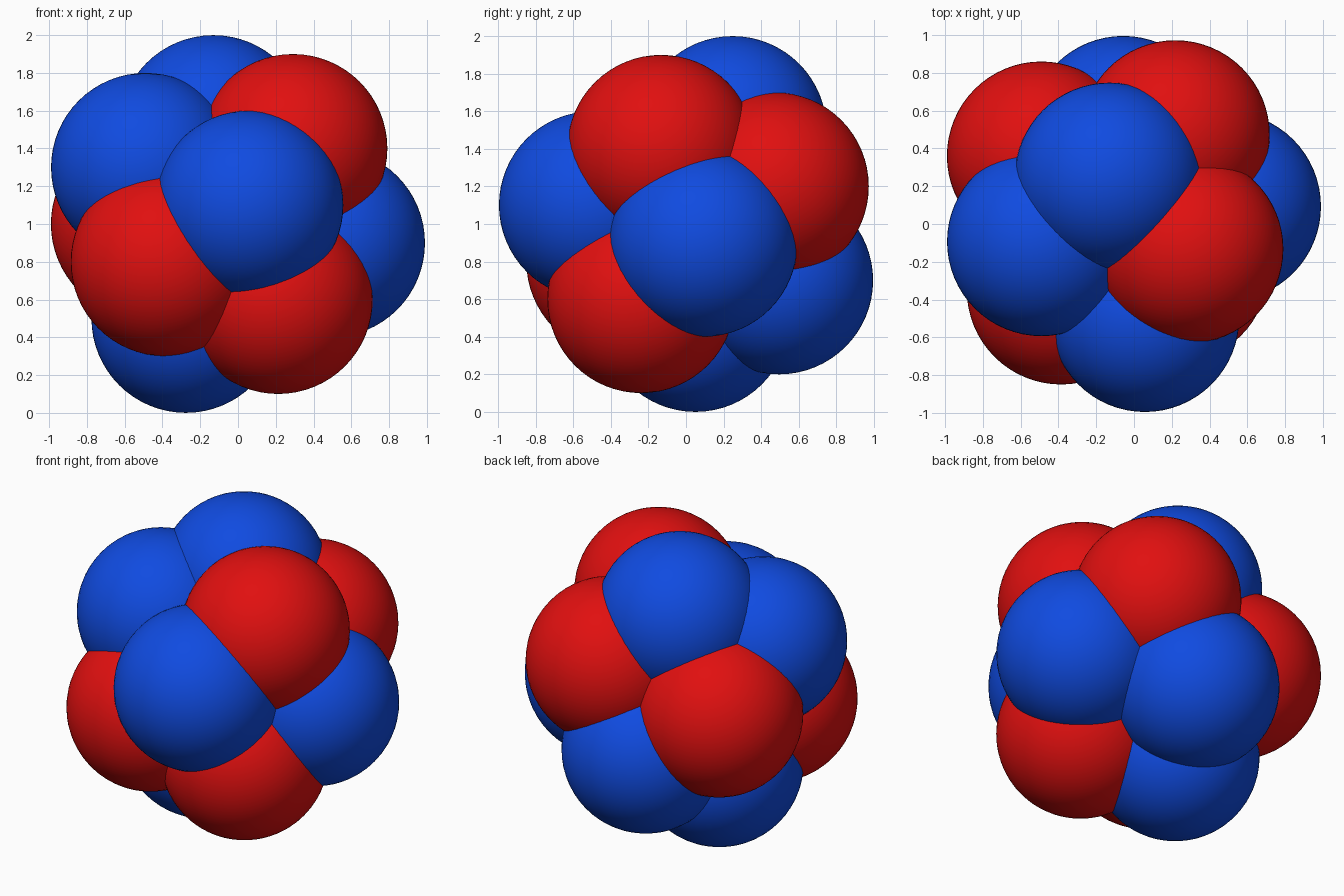
import bpy
import math

cube = bpy.data.objects.get("Cube")
if cube:
    bpy.data.objects.remove(cube, do_unlink=True)


def make_material(name, rgb):
    mat = bpy.data.materials.new(name)
    mat.use_nodes = True
    color = (*rgb, 1.0)
    mat.diffuse_color = color
    bsdf = next(n for n in mat.node_tree.nodes if n.type == "BSDF_PRINCIPLED")
    bsdf.inputs["Base Color"].default_value = color
    return mat


blue = make_material("blue", (0.005, 0.07, 0.75))
red = make_material("red", (0.75, 0.005, 0.005))

COUNT = 11
BALL_RADIUS = 0.5
SHELL_RADIUS = 0.55
GOLDEN = math.pi * (1 + math.sqrt(5))
CENTRE = (-0.0475, 0.035, 1.0)


def shell_point(i):
    """Point i of a golden spiral that runs down the shell."""
    height = 1 - (2 * i + 1) / COUNT
    ring = math.sqrt(1 - height * height)
    angle = GOLDEN * (i + 0.5)
    direction = (-ring * math.cos(angle), -ring * math.sin(angle), height)
    return [c + SHELL_RADIUS * d for c, d in zip(CENTRE, direction)]


# Cluster of overlapping balls in alternating colours, top to bottom
for i in range(COUNT):
    bpy.ops.mesh.primitive_uv_sphere_add(
        segments=64, ring_count=32, radius=BALL_RADIUS, location=shell_point(i))
    ball = bpy.context.object
    mat = red if i % 2 else blue
    ball.name = f"{mat.name}_ball_{i + 1}"
    ball.data.materials.append(mat)
    bpy.ops.object.shade_smooth()
